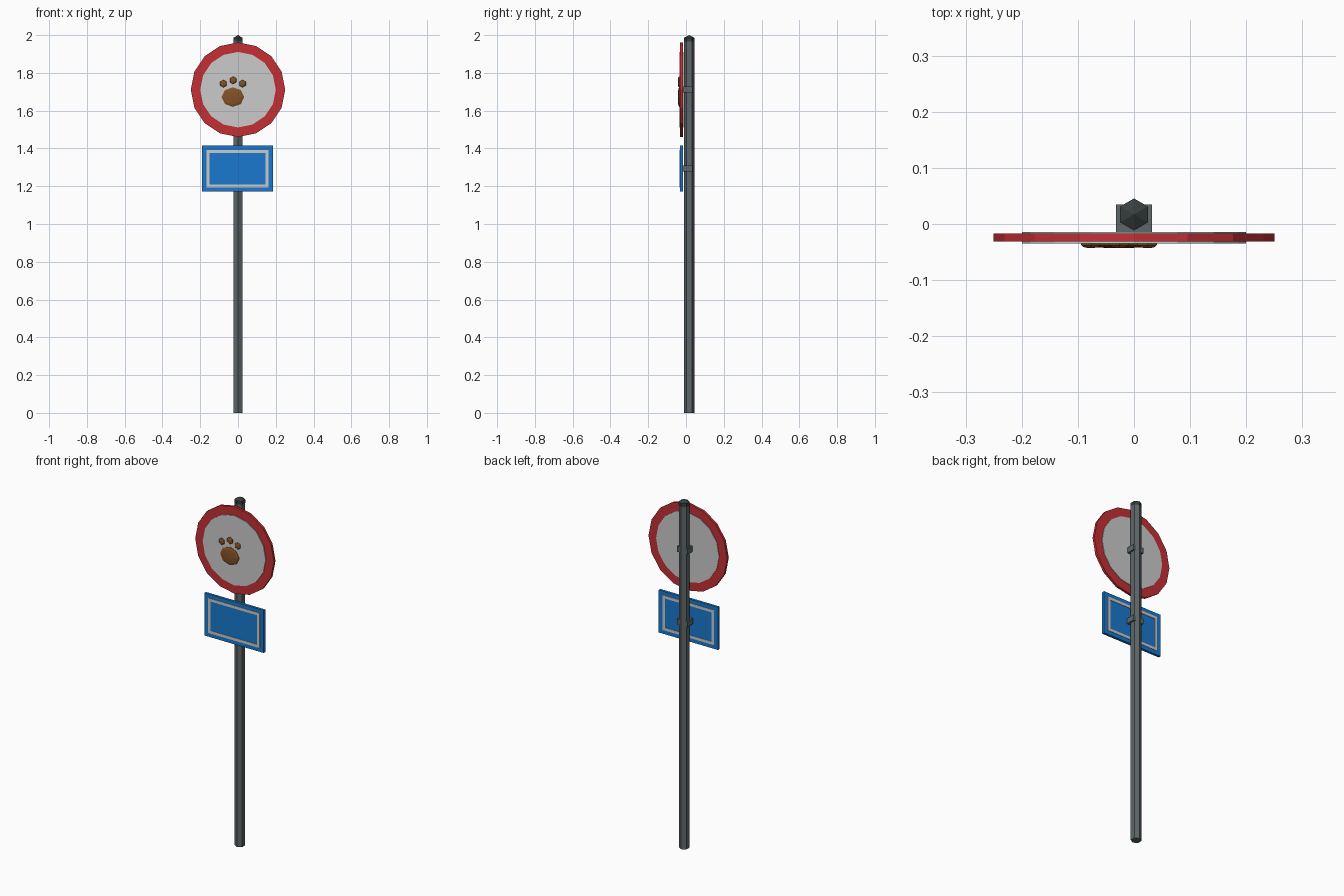
import bpy, bmesh
from math import cos, sin, pi

if "Cube" in bpy.data.objects:
    bpy.data.objects.remove(bpy.data.objects["Cube"])


def material(name, rgb):
    m = bpy.data.materials.new(name)
    m.diffuse_color = (*rgb, 1)
    m.use_nodes = True
    m.node_tree.nodes["Principled BSDF"].inputs["Base Color"].default_value = m.diffuse_color
    return m


RED = material("red", (0.55, 0.03, 0.035))
WHITE = material("white", (0.72, 0.72, 0.74))
BLUE = material("blue", (0.01, 0.19, 0.62))
BROWN = material("brown", (0.23, 0.085, 0.02))
STEEL = material("steel", (0.11, 0.135, 0.14))
DARK = material("dark", (0.04, 0.048, 0.05))


def ngon(n, rx, rz, cx=0, cz=0, start=0):
    return [(cx + rx * cos(start + 2 * pi * i / n), cz + rz * sin(start + 2 * pi * i / n))
            for i in range(n)]


def rect(w, h, cx, cz):
    return [(cx + a * w / 2, cz + b * h / 2) for a, b in ((-1, -1), (1, -1), (1, 1), (-1, 1))]


def loft(name, loops, mat, caps=True, closed=False):
    """Skin a row of 3D loops; close the row (ring) or cap its ends."""
    bm = bmesh.new()
    rows = [[bm.verts.new(p) for p in loop] for loop in loops]
    n = len(rows[0])
    pairs = list(zip(rows, rows[1:])) + ([(rows[-1], rows[0])] if closed else [])
    for a, b in pairs:
        for i in range(n):
            j = (i + 1) % n
            bm.faces.new((a[i], a[j], b[j], b[i]))
    if caps and not closed:
        bm.faces.new(rows[0])
        bm.faces.new(rows[-1])
    bmesh.ops.remove_doubles(bm, verts=bm.verts, dist=1e-5)
    bmesh.ops.recalc_face_normals(bm, faces=bm.faces)
    me = bpy.data.meshes.new(name)
    bm.to_mesh(me)
    bm.free()
    me.materials.append(mat)
    ob = bpy.data.objects.new(name, me)
    bpy.context.collection.objects.link(ob)
    return ob


def at_y(pts, y):
    return [(x, y, z) for x, z in pts]


def plate(name, pts, y0, y1, mat):
    return loft(name, [at_y(pts, y0), at_y(pts, y1)], mat)


def ring(name, outer, inner, y0, y1, mat):
    return loft(name, [at_y(outer, y0), at_y(outer, y1), at_y(inner, y1), at_y(inner, y0)],
                mat, closed=True)


def hexagon(r, z):
    return [(x, y, z) for x, y in ngon(6, r, r, 0, 0.017, pi / 6)]


# Hexagonal pole and its pointed cap
loft("pole", [hexagon(0.028, 0), hexagon(0.028, 1.965)], STEEL)
loft("pole_cap", [hexagon(0.0285, 1.965), hexagon(0.0285, 1.985), hexagon(0.0002, 2.0)], DARK)

# Clamps joining the signs to the pole
for name, z in (("round_sign_clamp", 1.711), ("plate_clamp", 1.295)):
    plate(name, rect(0.065, 0.032, 0, z), -0.016, 0.035, STEEL)

# Round sign: red rim around a slightly thicker white disc
CZ = 1.711
ring("round_sign_rim", ngon(16, 0.25, 0.25, 0, CZ), ngon(16, 0.2, 0.2, 0, CZ),
     -0.031, -0.017, RED)
plate("round_sign_face", ngon(16, 0.2, 0.2, 0, CZ), -0.035, -0.014, WHITE)


# Paw symbol: shallow faceted domes
def dome(name, n, rx, rz, cx, cz, start):
    steps = ((1, -0.034), (1, -0.037), (0.75, -0.041), (0.3, -0.043))
    loft(name, [at_y(ngon(n, rx * s, rz * s, cx, cz, start), y) for s, y in steps], BROWN)


dome("paw_pad", 8, 0.06, 0.052, -0.027, 1.672, 0)
for i, (x, z) in enumerate(((-0.077, 1.743), (-0.026, 1.761), (0.024, 1.743))):
    dome(f"paw_toe_{i + 1}", 6, 0.02, 0.02, x, z, pi / 2)

# Blue rectangular plate with a white border line showing on both sides
PX, PZ = -0.003, 1.293
plate("blue_plate", rect(0.376, 0.244, PX, PZ), -0.032, -0.017, BLUE)
ring("plate_border", rect(0.328, 0.2, PX, PZ), rect(0.296, 0.168, PX, PZ),
     -0.034, -0.015, WHITE)
